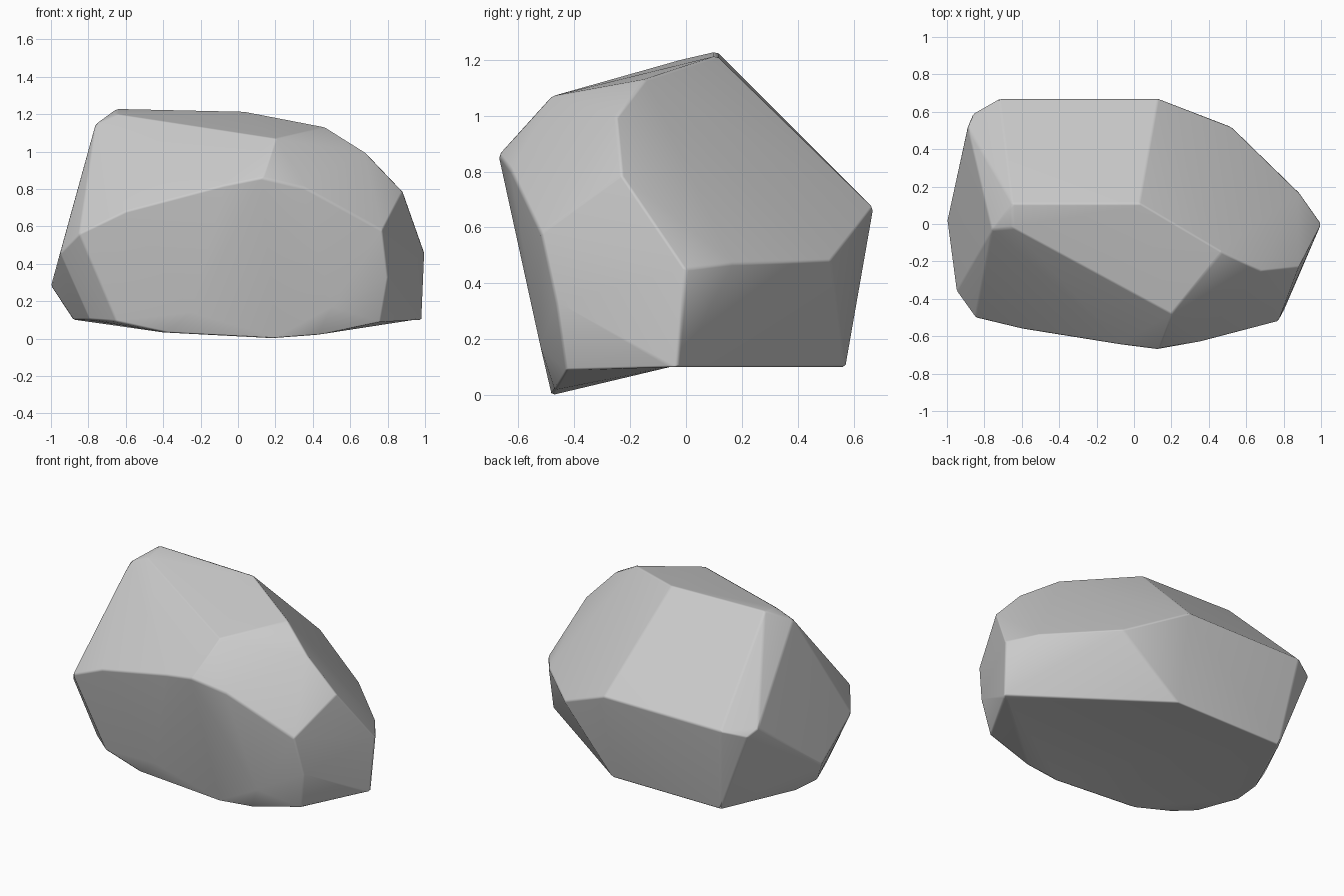
import bpy, bmesh, math

if "Cube" in bpy.data.objects:
    bpy.data.objects.remove(bpy.data.objects["Cube"])

# Corner points of the boulder, grouped by region; the stone is their convex hull
ridge = [(-.65, .11, 1.23), (.03, .11, 1.215), (-.76, -.03, 1.15), (-.65, -.02, 1.2),
         (.47, -.15, 1.13), (.68, -.25, 1.0), (.2, -.48, 1.07)]
right = [(.88, -.23, .79), (1, 0, .45), (.985, -.03, .1), (.88, .17, .47), (.52, .52, .48)]
back = [(-.72, .67, .67), (.13, .67, .67), (-.86, .59, .64), (-.89, .52, .68),
        (-.65, .57, .1), (.13, .57, .1)]
left = [(-1, .02, .28), (-.86, .1, .1), (-.95, -.36, .46), (-.88, -.1, .1), (-.79, -.33, .1)]
front = [(.13, -.67, .86), (-.07, -.645, .82), (.35, -.63, .81), (.77, -.52, .58),
         (-.6, -.56, .68), (-.85, -.5, .56), (.8, -.465, .33), (.5, -.52, .17), (-.25, -.51, .14)]
base = [(.18, -.48, 0), (.43, -.47, .02), (.76, -.43, .09), (-.38, -.47, .03), (-.65, -.44, .09)]

bm = bmesh.new()
for p in ridge + right + back + left + front + base:
    bm.verts.new(p)
hull = bmesh.ops.convex_hull(bm, input=bm.verts)
loose = {g for g in hull["geom_interior"] + hull["geom_unused"] if isinstance(g, bmesh.types.BMVert)}
bmesh.ops.delete(bm, geom=list(loose), context='VERTS')
bmesh.ops.recalc_face_normals(bm, faces=bm.faces)
bm.normal_update()

# Underside: flat at the back, dipping to a lip along the front
under = [f for f in bm.faces if f.normal.z < -.85]
geom = under + list({e for f in under for e in f.edges}) + list({v for f in under for v in f.verts})
cut = bmesh.ops.bisect_plane(bm, geom=geom, plane_co=(0, -.06, 0), plane_no=(0, 1, 0))
for g in cut["geom_cut"]:
    if isinstance(g, bmesh.types.BMVert) and g.co.z < .1:
        g.co.z = .1
bm.normal_update()

# Merge nearly flat triangles into broad facets
bmesh.ops.dissolve_limit(bm, angle_limit=math.radians(3), verts=bm.verts, edges=bm.edges)
bmesh.ops.triangulate(bm, faces=bm.faces)
bmesh.ops.recalc_face_normals(bm, faces=bm.faces)

mesh = bpy.data.meshes.new("boulder")
bm.to_mesh(mesh)
bm.free()
boulder = bpy.data.objects.new("boulder", mesh)
bpy.context.collection.objects.link(boulder)

# Slightly worn edges with smooth shading running across them
bevel = boulder.modifiers.new("worn_edges", 'BEVEL')
bevel.width = .012
bevel.segments = 1
bevel.limit_method = 'ANGLE'
bevel.angle_limit = math.radians(20)
mesh.shade_smooth()
boulder.modifiers.new("facet_normals", 'WEIGHTED_NORMAL')
